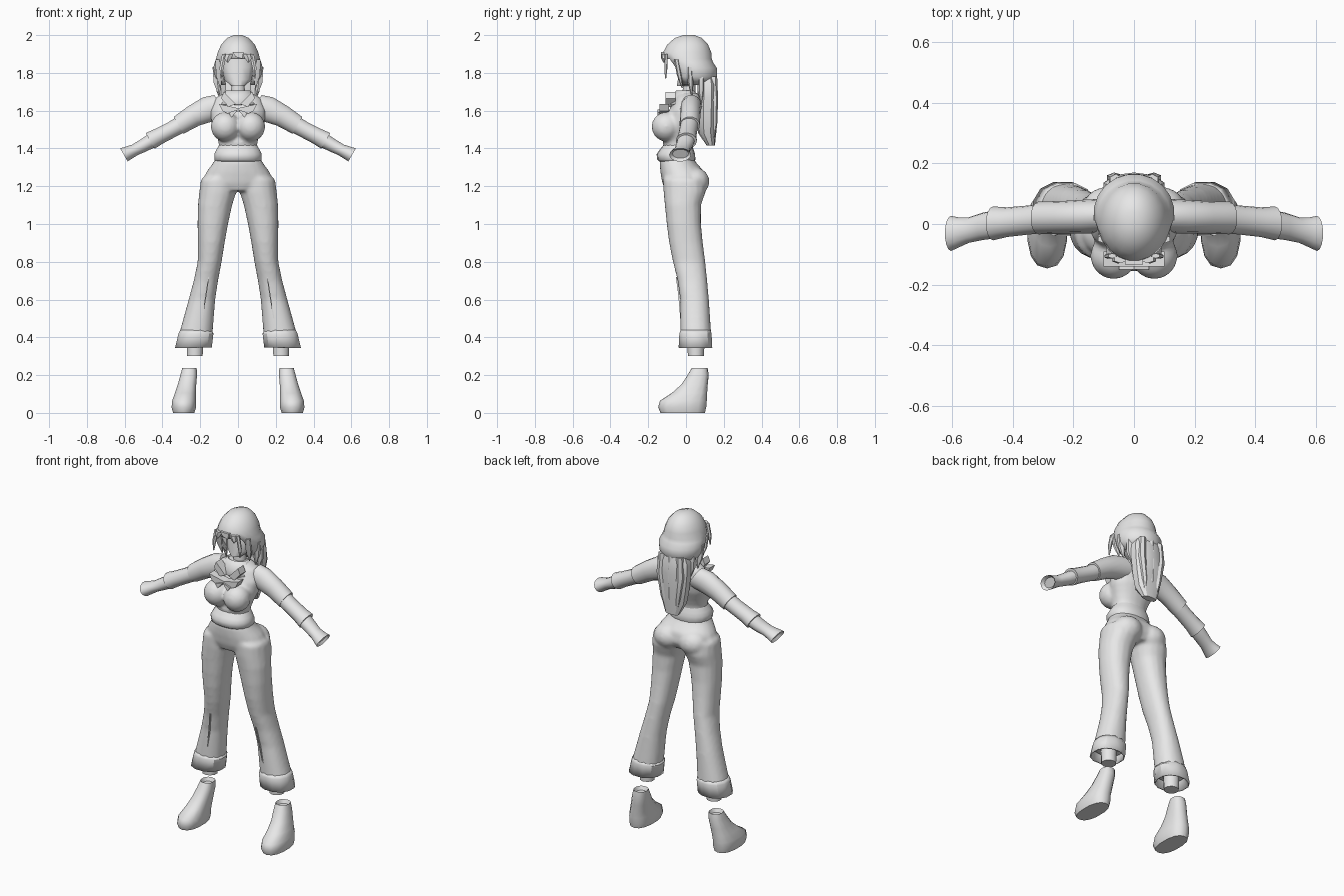
import bpy, bmesh, math
from mathutils import Matrix, Vector

grey = bpy.data.materials.new("plain grey")
grey.diffuse_color = (0.8, 0.8, 0.8, 1)


def finish(bm, name, mirror=False, angle=45, thick=0):
    bmesh.ops.recalc_face_normals(bm, faces=bm.faces)
    me = bpy.data.meshes.new(name)
    bm.to_mesh(me)
    bm.free()
    me.materials.append(grey)
    for p in me.polygons:
        p.use_smooth = True
    me.set_sharp_from_angle(angle=math.radians(angle))
    ob = bpy.data.objects.new(name, me)
    bpy.context.collection.objects.link(ob)
    if mirror:
        m = ob.modifiers.new("Mirror", "MIRROR")
        m.use_mirror_merge = False
    if thick:
        s = ob.modifiers.new("Solidify", "SOLIDIFY")
        s.thickness = thick
        s.offset = -1
    return ob


def add_loft(bm, rings, n=14, tilt=0, power=2, cap=(True, True)):
    """Rings are (cx, cy, cz, rx, ry), tilted about the y axis."""
    ux, uz = math.cos(tilt), math.sin(tilt)
    loops = []
    for cx, cy, cz, rx, ry in rings:
        loop = []
        for i in range(n):
            a = 2 * math.pi * (i + 0.5) / n
            c, s = math.cos(a), math.sin(a)
            u = rx * math.copysign(abs(c) ** (2 / power), c)
            v = ry * math.copysign(abs(s) ** (2 / power), s)
            loop.append(bm.verts.new((cx + u * ux, cy + v, cz + u * uz)))
        loops.append(loop)
    for a, b in zip(loops, loops[1:]):
        for i in range(n):
            j = (i + 1) % n
            bm.faces.new((a[i], a[j], b[j], b[i]))
    if cap[0]:
        bm.faces.new(loops[0])
    if cap[1]:
        bm.faces.new(loops[-1])


def box_rings(rows):
    """Rows are (x0, x1, y0, y1, z)."""
    return [((a + b) / 2, (c + d) / 2, z, (b - a) / 2, (d - c) / 2) for a, b, c, d, z in rows]


def mid_rings(rows):
    """Rows are (half width, y0, y1, z), centred on x = 0."""
    return box_rings([(-w, w, c, d, z) for w, c, d, z in rows])


def loft(name, rings, mirror=False, angle=45, thick=0, **kw):
    bm = bmesh.new()
    add_loft(bm, rings, **kw)
    return finish(bm, name, mirror, angle, thick)


def add_ball(bm, centre, size):
    m = Matrix.Translation(centre) @ Matrix.Diagonal((*size, 1))
    bmesh.ops.create_uvsphere(bm, u_segments=16, v_segments=10, radius=1, matrix=m)


def fuse(ob, voxel, smooth):
    r = ob.modifiers.new("Remesh", "REMESH")
    r.mode = "VOXEL"
    r.voxel_size = voxel
    r.use_smooth_shade = True
    s = ob.modifiers.new("Smooth", "SMOOTH")
    s.iterations = smooth


def plate(name, pts, y0, y1, mirror=True):
    """Polygon in x and z, extruded from y0 to y1."""
    bm = bmesh.new()
    f = bm.faces.new([bm.verts.new((x, y0, z)) for x, z in pts])
    ext = bmesh.ops.extrude_face_region(bm, geom=[f])["geom"]
    bmesh.ops.translate(bm, vec=Vector((0, y1 - y0, 0)), verts=[g for g in ext if isinstance(g, bmesh.types.BMVert)])
    return finish(bm, name, mirror, 30)


# Trousers: pelvis, seat and legs fused together
bm = bmesh.new()
add_loft(bm, mid_rings([(.115, -.125, .035, 1.36), (.128, -.14, .05, 1.33), (.165, -.137, .095, 1.28),
                        (.197, -.127, .105, 1.22), (.15, -.11, .08, 1.175)]), n=20, power=2.2)
leg = box_rings([(0, .197, -.122, .1, 1.24), (.008, .206, -.12, .105, 1.17), (.03, .213, -.113, .08, 1.1),
                 (.052, .215, -.103, .08, 1.0), (.07, .213, -.09, .09, .9), (.086, .214, -.07, .103, .8),
                 (.105, .235, -.045, .113, .7), (.12, .262, -.031, .122, .6),
                 (.134, .312, -.031, .134, .42), (.136, .312, -.031, .134, .39)])
for side in (1, -1):
    add_loft(bm, [(side * c, *rest) for c, *rest in leg], n=16, power=2.2)
    add_ball(bm, (side * .085, .045, 1.225), (.088, .08, .075))
fuse(finish(bm, "trousers"), .011, 5)

# Flared cuffs, open below, with ankle stubs inside
loft("trouser_cuff", box_rings([(.138, .308, -.03, .132, .44), (.127, .318, -.038, .138, .42),
                                (.136, .336, -.042, .142, .345)]), True, 30, thick=.008,
     n=12, power=2.2, cap=(False, False))
loft("ankle", box_rings([(.18, .275, .005, .1, .42), (.185, .272, .01, .095, .30)]), True, n=10)
# Leg seams
loft("knee_seam", [(.155, -.045, .72, .004, .012), (.17, -.032, .62, .004, .012), (.19, -.022, .5, .004, .012)],
     True, n=4)

# Wedge ankle boots
loft("boot", box_rings([(.23, .345, -.135, .1, 0), (.22, .353, -.147, .107, .03), (.222, .35, -.138, .11, .065),
                        (.222, .335, -.075, .112, .105), (.22, .32, -.025, .115, .15),
                        (.216, .306, .008, .12, .2), (.218, .296, .03, .115, .237),
                        (.228, .286, .04, .105, .215)]), True, 50, n=14, power=2.4)

# Torso and bust fused together
bm = bmesh.new()
add_loft(bm, mid_rings([(.1, -.115, .03, 1.38), (.103, -.123, .035, 1.43), (.115, -.118, .05, 1.47),
                        (.14, -.11, .075, 1.53), (.15, -.092, .088, 1.6), (.125, -.06, .083, 1.665),
                        (.07, -.045, .06, 1.695)]), n=20, power=2.2)
for side in (1, -1):
    add_ball(bm, (side * .067, -.105, 1.515), (.078, .078, .078))
fuse(finish(bm, "torso"), .011, 4)

# Gathered hem at the waist
loft("shirt_hem", mid_rings([(.1, -.118, .032, 1.42), (.118, -.142, .042, 1.39), (.127, -.156, .048, 1.37),
                             (.127, -.152, .05, 1.34), (.118, -.14, .045, 1.33)]), n=18, power=2.2)

# Sleeves: overlapping lengths that step along the arm
tilt = math.radians(60)
sleeves = {
    "shoulder_sleeve": [(.09, .028, 1.622, .072, .056), (.15, .025, 1.61, .072, .056),
                        (.235, .022, 1.572, .06, .054), (.315, .02, 1.522, .053, .054)],
    "elbow_sleeve": [(.3, .018, 1.528, .047, .048), (.35, .013, 1.5, .044, .048), (.42, .006, 1.464, .045, .049),
                     (.465, .002, 1.44, .049, .056)],
    "forearm": [(.45, .001, 1.445, .04, .047), (.5, -.008, 1.416, .036, .045), (.545, -.02, 1.393, .032, .042),
                (.58, -.028, 1.377, .037, .05), (.604, -.031, 1.366, .041, .058), (.59, -.029, 1.372, .028, .043)],
}
for name, rings in sleeves.items():
    loft(name, rings, True, 40, n=14, tilt=tilt)

# Collar, neck and bow
loft("collar", mid_rings([(.11, -.1, .07, 1.635), (.078, -.065, .06, 1.68), (.066, -.052, .045, 1.708)]),
     False, 30, thick=.008, n=10, cap=(False, False))
loft("neck", mid_rings([(.04, -.02, .05, 1.65), (.036, -.015, .05, 1.76)]), n=10)
plate("collar_flap", [(.012, 1.635), (.075, 1.7), (.09, 1.665), (.05, 1.62)], -.108, -.055)
plate("bow_loop", [(0, 1.613), (.1, 1.635), (.082, 1.598), (.055, 1.585), (0, 1.597)], -.14, -.09)
plate("bow_tail", [(0, 1.607), (.05, 1.59), (.035, 1.565), (.012, 1.59)], -.15, -.1)

# Hair cap with an open front
bm = bmesh.new()
add_loft(bm, mid_rings([(.022, -.015, .045, 2.0), (.058, -.06, .085, 1.985), (.09, -.1, .118, 1.95),
                        (.108, -.122, .135, 1.91), (.118, -.126, .138, 1.875), (.125, -.11, .145, 1.855),
                        (.133, -.09, .165, 1.825), (.127, -.08, .166, 1.78), (.1, -.05, .14, 1.735)]),
         n=20, cap=(True, False))
gone = [f for f in bm.faces if f.calc_center_median().z < 1.87 and f.calc_center_median().y < -.03
        and abs(f.calc_center_median().x) < .088]
bmesh.ops.delete(bm, geom=gone, context="FACES")
finish(bm, "hair_cap", thick=.012)

# Recessed face
loft("face", mid_rings([(.085, -.03, .08, 1.89), (.084, -.035, .08, 1.83), (.076, -.045, .07, 1.765),
                        (.035, -.05, .04, 1.73)]), n=12)

# Hanging locks: (x, y, top z, tip x, tip y, tip z, half width)
locks = [(.1, -.05, 1.87, .093, -.02, 1.72, .022), (.072, -.105, 1.9, .09, -.108, 1.77, .014),
         (.112, .02, 1.83, .1, .03, 1.68, .026), (.09, .08, 1.78, .085, .08, 1.64, .03),
         (.045, -.116, 1.9, .055, -.118, 1.855, .022)]
for i, (x, y, z, tx, ty, tz, w) in enumerate(locks):
    loft(f"hair_lock_{i + 1}", [(x, y, z, w, w * .6), (x * .4 + tx * .6 + .004, (y + ty) / 2, z * .45 + tz * .55,
                                                       w * .9, w * .6), (tx, ty, tz, .003, .003)], True, 40, n=6)
plate("fringe_lock", [(-.03, 1.91), (.03, 1.91), (.022, 1.875), (-.012, 1.885)], -.133, -.115, False)

# Long hair down the back
loft("long_hair", mid_rings([(.07, .07, .15, 1.81), (.105, .065, .166, 1.74), (.105, .06, .17, 1.67),
                             (.092, .058, .166, 1.57), (.075, .065, .16, 1.48), (.045, .11, .153, 1.415)]),
     False, 30, n=10, power=2.4)
for x in (-.06, 0, .06):
    loft("back_strand", [(x, .145, 1.78, .022, .02), (x * 1.1, .152, 1.66, .026, .018),
                         (x * .8, .15, 1.52, .018, .015), (x * .6, .14, 1.43, .004, .006)], False, 30, n=6)
